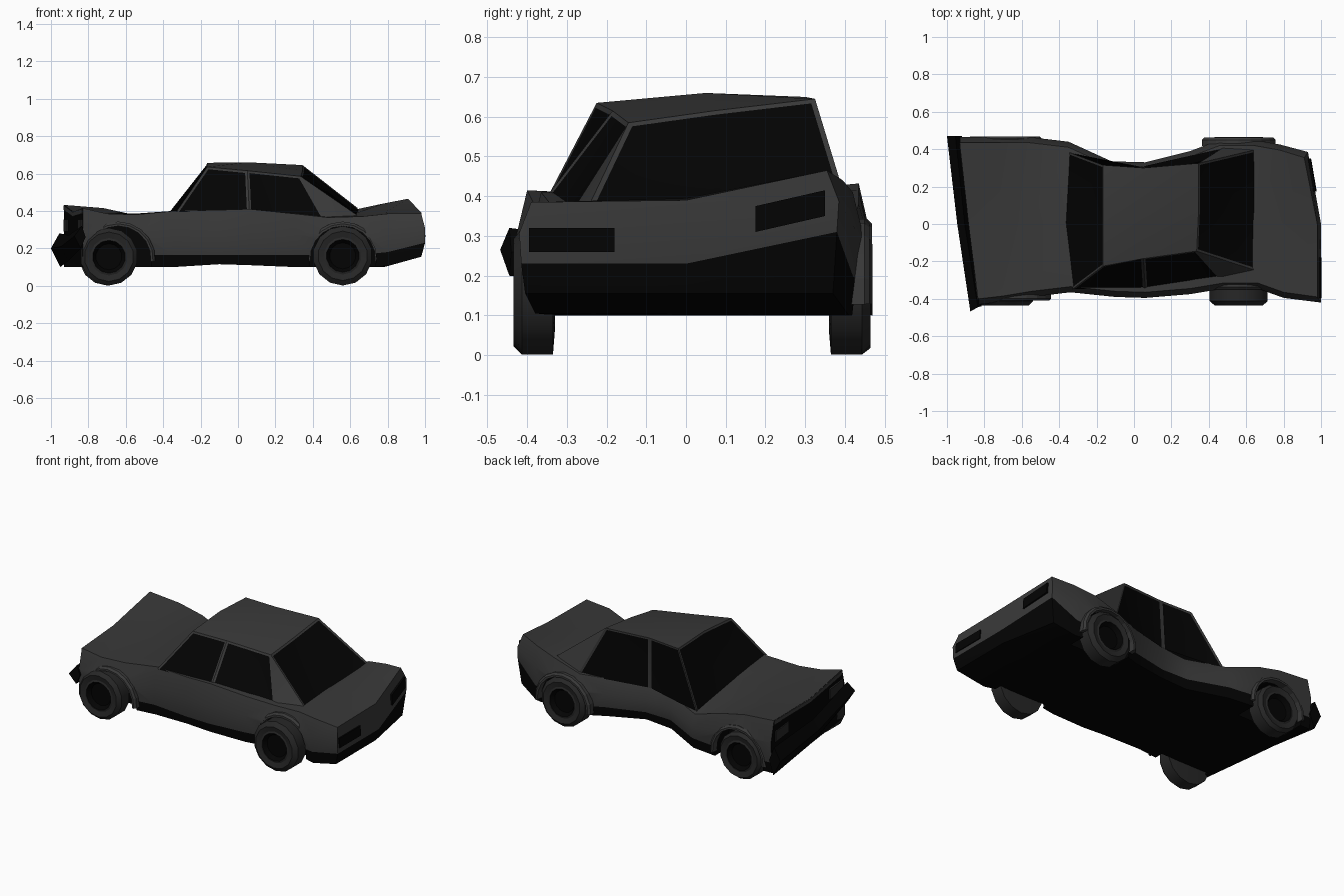
import bpy, bmesh
from math import sin, cos, pi, radians
from mathutils import Vector

if "Cube" in bpy.data.objects:
    bpy.data.objects.remove(bpy.data.objects["Cube"])


def material(name, v):
    m = bpy.data.materials.new(name)
    m.diffuse_color = (v, v, v, 1)
    m.use_nodes = True
    m.node_tree.nodes["Principled BSDF"].inputs["Base Color"].default_value = m.diffuse_color
    return m


PAINT, BLACK, RUBBER = material("paint", .04), material("black", .001), material("rubber", .02)


def finish(name, bm, mats, smooth=True):
    bmesh.ops.recalc_face_normals(bm, faces=bm.faces)
    me = bpy.data.meshes.new(name)
    bm.to_mesh(me)
    bm.free()
    for m in mats:
        me.materials.append(m)
    ob = bpy.data.objects.new(name, me)
    bpy.context.collection.objects.link(ob)
    if smooth:
        smooth_edges(ob)
    return ob


def smooth_edges(ob):
    bpy.ops.object.select_all(action='DESELECT')
    ob.select_set(True)
    bpy.context.view_layer.objects.active = ob
    bpy.ops.object.shade_smooth_by_angle(angle=radians(28))


def loft(name, rings, mats):
    bm = bmesh.new()
    vs = [[bm.verts.new(p) for p in r] for r in rings]
    n = len(rings[0])
    for a, b in zip(vs, vs[1:]):
        for i in range(n):
            bm.faces.new((a[i], a[(i + 1) % n], b[(i + 1) % n], b[i]))
    bm.faces.new(vs[0])
    bm.faces.new(vs[-1])
    return finish(name, bm, mats, False)


# dented lower body: xL, xR, yL, zL, yR, zR, z centre, sill heights L / R, bottom L / R
S = [(-.83, -.93, -.43, .415, .465, .432, .395, .165, .17, .1, .1),
     (-.70, -.72, -.415, .385, .465, .415, .385, .165, .165, .1, .1),
     (-.55, -.56, -.39, .38, .465, .38, .385, .165, .165, .1, .1),
     (-.34, -.35, -.365, .40, .44, .31, .40, .165, .165, .1, .1),
     (-.10, -.12, -.39, .405, .335, .325, .40, .165, .18, .115, .12),
     (.06, .06, -.395, .41, .33, .345, .40, .165, .18, .11, .13),
     (.30, .30, -.375, .385, .39, .345, .39, .165, .17, .1, .11),
     (.48, .46, -.345, .365, .45, .355, .385, .165, .165, .1, .1),
     (.66, .64, -.345, .37, .45, .41, .395, .165, .165, .1, .1),
     (.80, .78, -.395, .385, .425, .44, .395, .18, .2, .105, .1),
     (1.0, .93, -.42, .385, .385, .465, .39, .23, .31, .155, .155)]
bm = bmesh.new()
rings = []
for k, (xl, xr, yl, zl, yr, zr, zc, tl, tr, bl, br) in enumerate(S):
    last = k == len(S) - 1
    xc = 1.0 if last else (xl + xr) / 2
    dx = -.02 if last else 0
    pts = [(xl + dx, yl + .015, bl), (xl, yl + .005, tl), (xl, yl, tl + .5 * (zl - tl)), (xl + dx, yl + .03, zl),
           (xc + dx, 0, zc),
           (xr + dx, yr - .03, zr), (xr, yr, tr + .5 * (zr - tr)), (xr, yr - .005, tr), (xr + dx, yr - .015, br),
           (xc + dx, 0, (bl + br) / 2)]
    rings.append([bm.verts.new(p) for p in pts])
for a, b in zip(rings, rings[1:]):
    for i in range(10):
        f = bm.faces.new((a[i], a[(i + 1) % 10], b[(i + 1) % 10], b[i]))
        f.material_index = 1 if i in (0, 7, 8, 9) else 0
# nose and tail panels
for r, end in ((rings[0], 1), (rings[-1], 0)):
    m = bm.verts.new((r[4].co.x + .01 if end else 1.0, 0, .2 if end else .23))
    for q, mat in (((1, 2, 3, 4), end), ((4, 5, 6, 7), end), ((9, 0, 1), 1), ((7, 8, 9), 1)):
        bm.faces.new([r[i] for i in q] + [m]).material_index = mat
body = finish("lower_body", bm, [PAINT, BLACK], False)

# wheel arches cut out of the body
WHEELS = [("front_near", -.69, -1, .155, -.64, .435), ("rear_near", .56, -1, .16, .56, .435),
          ("front_far", -.70, 1, .15, -.69, .465), ("rear_far", .56, 1, .158, .56, .465)]
for name, x, side, z, ax, yo in WHEELS:
    bpy.ops.mesh.primitive_cylinder_add(vertices=20, radius=.18, depth=.3,
                                        location=(ax, side * .46, .145), rotation=(pi / 2, 0, 0))
    cut = bpy.context.object
    cut.hide_render = True
    for m in (PAINT, BLACK):
        cut.data.materials.append(m)
    for p in cut.data.polygons:
        p.material_index = 1
    mod = body.modifiers.new("arch", 'BOOLEAN')
    mod.operation, mod.solver, mod.object = 'DIFFERENCE', 'EXACT', cut
    bpy.context.view_layer.objects.active = body
    bpy.ops.object.modifier_apply(modifier=mod.name)
    bpy.data.objects.remove(cut)
smooth_edges(body)

# raised lips around the arches
for (name, x, side, z, ax, yo), y in zip(WHEELS, (.41, .35, .468, .462)):
    arc = [radians(-5 + 19 * k) for k in range(11)]
    loft(name + "_arch_lip",
         [[(ax + r * cos(a), side * (y - d), .145 + r * sin(a))
           for r, d in ((.174, .045), (.174, 0), (.186, 0), (.198, .012), (.198, .045))] for a in arc], [PAINT])

# cabin with inset windows
bm = bmesh.new()
V = lambda *p: bm.verts.new(p)
bl = [V(-.33, -.35, .395), V(.06, -.35, .40), V(.46, -.285, .365), V(.64, -.245, .375)]
br = [V(-.35, .385, .31), V(.04, .31, .335), V(.48, .41, .345), V(.64, .395, .415)]
tl = [V(-.165, -.225, .635), V(.05, -.185, .615), V(.335, -.145, .585)]
tr = [V(-.165, .315, .645), V(.05, .30, .65), V(.345, .325, .645)]
tc = [V(-.165, .05, .657), V(.05, .05, .66), V(.345, .07, .615)]
bc = [V(-.37, 0, .395), V(.655, .05, .39)]
for i in range(2):
    bm.faces.new((tl[i], tl[i + 1], tc[i + 1], tc[i]))
    bm.faces.new((tc[i], tc[i + 1], tr[i + 1], tr[i]))
glass = []
for b, t in ((bl, tl), (br, tr)):
    for i in range(2):
        glass.append([bm.faces.new((b[i], b[i + 1], t[i + 1], t[i]))])
    bm.faces.new((b[2], b[3], t[2]))
glass.append([bm.faces.new((bl[0], tl[0], tc[0], bc[0])), bm.faces.new((bc[0], tc[0], tr[0], br[0]))])
glass.append([bm.faces.new((bl[3], tl[2], tc[2], bc[1])), bm.faces.new((bc[1], tc[2], tr[2], br[3]))])
bmesh.ops.recalc_face_normals(bm, faces=bm.faces)
for g in glass:
    bmesh.ops.inset_region(bm, faces=g, thickness=.012, depth=-.004, use_even_offset=True)
    for f in g:
        f.material_index = 1
finish("cabin", bm, [PAINT, BLACK])

# wheels: revolved tyre and rim profile
for name, x, side, z, ax, yo in WHEELS:
    bm = bmesh.new()
    R = z - .001
    prof = [(.045, -.03), (.07, -.03), (.088, -.004), (.1, -.008), (.132, 0), (R, -.022), (R, -.1), (.09, -.105)]
    n = 14
    rows = [[bm.verts.new((x + r * cos(2 * pi * (k + .5) / n), side * (yo + d), z + r * sin(2 * pi * (k + .5) / n)))
             for k in range(n)] for r, d in prof]
    for j, (a, b) in enumerate(zip(rows, rows[1:])):
        for k in range(n):
            f = bm.faces.new((a[k], a[(k + 1) % n], b[(k + 1) % n], b[k]))
            f.material_index = 1 if j in (0, 1) else 0
    bm.faces.new(rows[0]).material_index = 1
    bm.faces.new(rows[-1])
    finish(name + "_wheel", bm, [RUBBER, BLACK])

# bent front bumper
loft("front_bumper", [[(-.835, -.445, .32), (-.875, -.468, .265), (-.84, -.445, .2), (-.815, -.44, .26)],
                      [(-.905, 0, .27), (-.945, 0, .21), (-.91, 0, .13), (-.87, 0, .2)],
                      [(-.955, .47, .28), (-1.0, .47, .2), (-.95, .47, .1), (-.92, .47, .19)]], [BLACK])


# slabs lying on the nose and tail
def slab(name, quad, dx, mat):
    loft(name, [quad, [(Vector(p) + Vector((dx, 0, 0))) for p in quad]], [mat])


slab("tail_lamp_near", [(.99, -.395, .26), (.99, -.18, .26), (.985, -.18, .32), (.985, -.395, .32)], .012, BLACK)
slab("tail_lamp_far", [(.965, .175, .31), (.935, .35, .35), (.93, .35, .415), (.96, .175, .375)], .012, BLACK)
# light strips along the hood edge, and headlamps
slab("hood_lip_near", [(-.825, -.395, .385), (-.875, 0, .37), (-.875, 0, .394), (-.825, -.395, .411)], -.01, PAINT)
slab("hood_lip_far", [(-.875, 0, .37), (-.922, .43, .405), (-.922, .43, .43), (-.875, 0, .394)], -.01, PAINT)
for i, (a, b) in enumerate(((-.40, -.24), (.26, .42))):
    xa, xb = -.875 - .115 * a, -.875 - .115 * b
    slab("headlamp_%d" % i, [(xa, a, .29), (xb, b, .29), (xb, b, .355), (xa, a, .355)], -.01, RUBBER)
